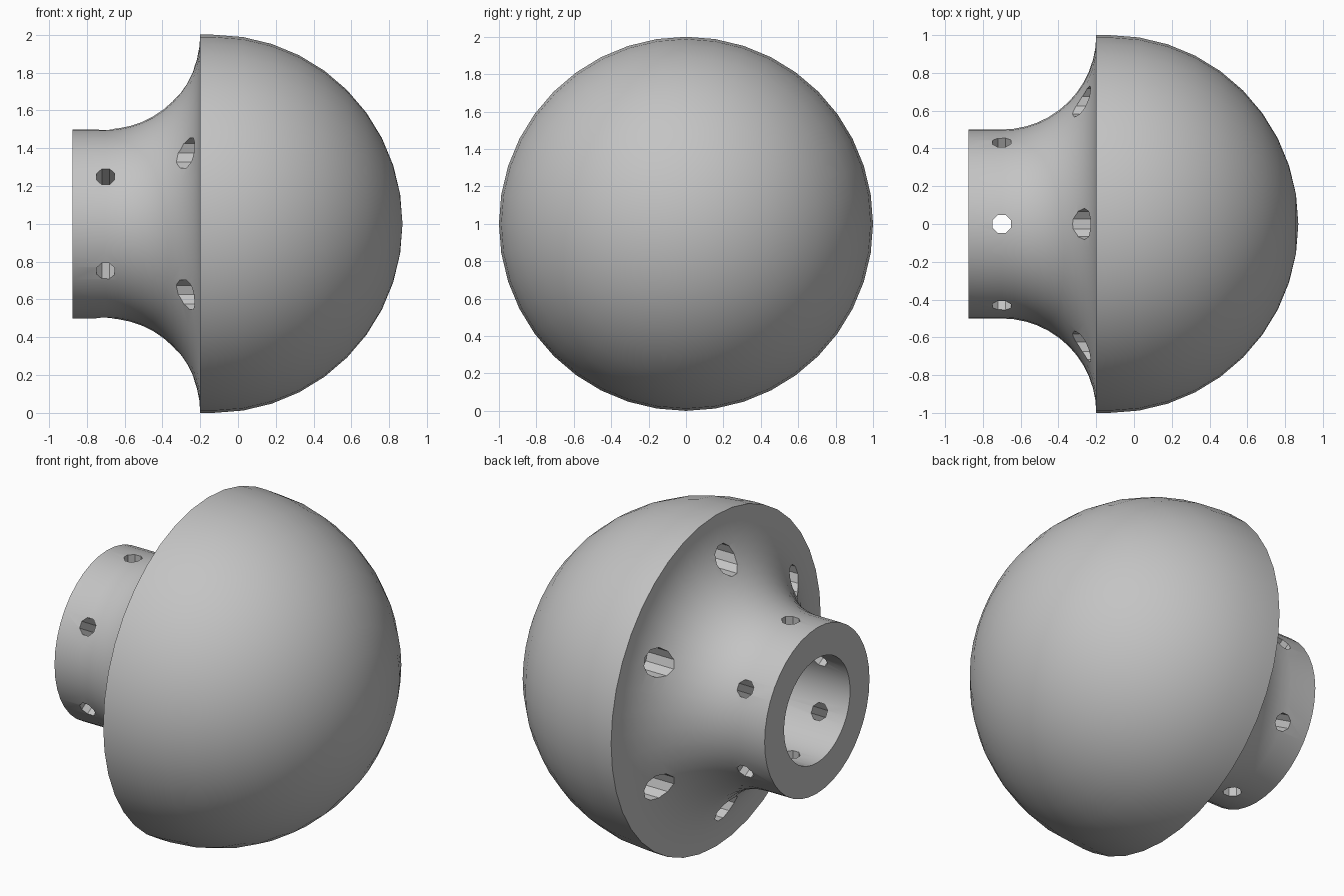
import bpy, bmesh
from math import sin, cos, pi, radians
from mathutils import Matrix, Vector

if "Cube" in bpy.data.objects:
    bpy.data.objects.remove(bpy.data.objects["Cube"])

grey = bpy.data.materials.new("plain grey")
grey.use_nodes = True
colour = (0.55, 0.55, 0.55, 1)
grey.diffuse_color = colour
grey.node_tree.nodes["Principled BSDF"].inputs["Base Color"].default_value = colour

SEGMENTS = 40
AXIS_Z = 1.0
BACK, RIM, DOME, BORE_END = -0.875, -0.2, -0.13, -0.2
BORE, NECK, FILLET = 0.315, 0.5, 0.5


def make_object(name, bm):
    bmesh.ops.recalc_face_normals(bm, faces=bm.faces)
    mesh = bpy.data.meshes.new(name)
    bm.to_mesh(mesh)
    bm.free()
    obj = bpy.data.objects.new(name, mesh)
    bpy.context.collection.objects.link(obj)
    mesh.materials.append(grey)
    return obj


def lathe(name, profile):
    """Revolve (x, radius) points about the horizontal axis."""
    bm = bmesh.new()
    verts = [bm.verts.new((x, 0, AXIS_Z + r)) for x, r in profile]
    edges = [bm.edges.new(pair) for pair in zip(verts, verts[1:])]
    bmesh.ops.spin(bm, geom=verts + edges, cent=(0, 0, AXIS_Z), axis=(1, 0, 0),
                   angle=2 * pi, steps=SEGMENTS)
    bmesh.ops.remove_doubles(bm, verts=bm.verts, dist=0.0001)
    return make_object(name, bm)


def add_drill(bm, start, direction, radius, length, sides):
    direction = Vector(direction)
    turn = direction.to_track_quat('Z', 'Y').to_matrix().to_4x4()
    place = Matrix.Translation(Vector(start) + direction * length / 2)
    spin = Matrix.Rotation(pi / sides, 4, 'Z')
    bmesh.ops.create_cone(bm, cap_ends=True, segments=sides, radius1=radius,
                          radius2=radius, depth=length, matrix=place @ turn @ spin)


def cut(body, bm, name):
    cutter = make_object(name, bm)
    cutter.hide_render = True
    mod = body.modifiers.new(name, 'BOOLEAN')
    mod.operation = 'DIFFERENCE'
    mod.solver = 'EXACT'
    mod.object = cutter
    bpy.context.view_layer.objects.active = body
    bpy.ops.object.modifier_apply(modifier=name)
    bpy.data.objects.remove(cutter)


# Body outline: bore, neck, flared flange, short rim, dome
profile = [(BORE_END, 0), (BORE_END, BORE), (BACK, BORE), (BACK, NECK)]
steps = 12
for i in range(steps + 1):
    a = radians(90) * i / steps
    profile.append((RIM - FILLET + FILLET * sin(a), 1 - FILLET * cos(a)))
steps = 10
for i in range(steps):
    a = radians(90) * i / steps
    profile.append((DOME + sin(a), cos(a)))
profile.append((DOME + 1, 0))
body = lathe("domed_knob", profile)

# Six radial holes in the neck, six counterbored holes in the flange
neck_holes, wide_holes, narrow_holes = bmesh.new(), bmesh.new(), bmesh.new()
for k in range(6):
    a = radians(30 + 60 * k)
    out = Vector((0, cos(a), sin(a)))
    centre = Vector((0, 0, AXIS_Z))
    add_drill(neck_holes, centre + out * 0.22 + Vector((-0.7, 0, 0)), out, 0.052, 0.4, 8)
    spot = centre + out * 0.75
    add_drill(wide_holes, spot + Vector((-0.5, 0, 0)), (1, 0, 0), 0.083, 0.36, 10)
    add_drill(narrow_holes, spot + Vector((-0.3, 0, 0)), (1, 0, 0), 0.045, 0.4, 10)
cut(body, neck_holes, "neck_hole_cutter")
cut(body, wide_holes, "flange_hole_cutter")
cut(body, narrow_holes, "screw_hole_cutter")

# Smooth curves with crisp rims
bpy.ops.object.select_all(action='DESELECT')
body.select_set(True)
bpy.context.view_layer.objects.active = body
bpy.ops.object.shade_smooth_by_angle(angle=radians(30))
